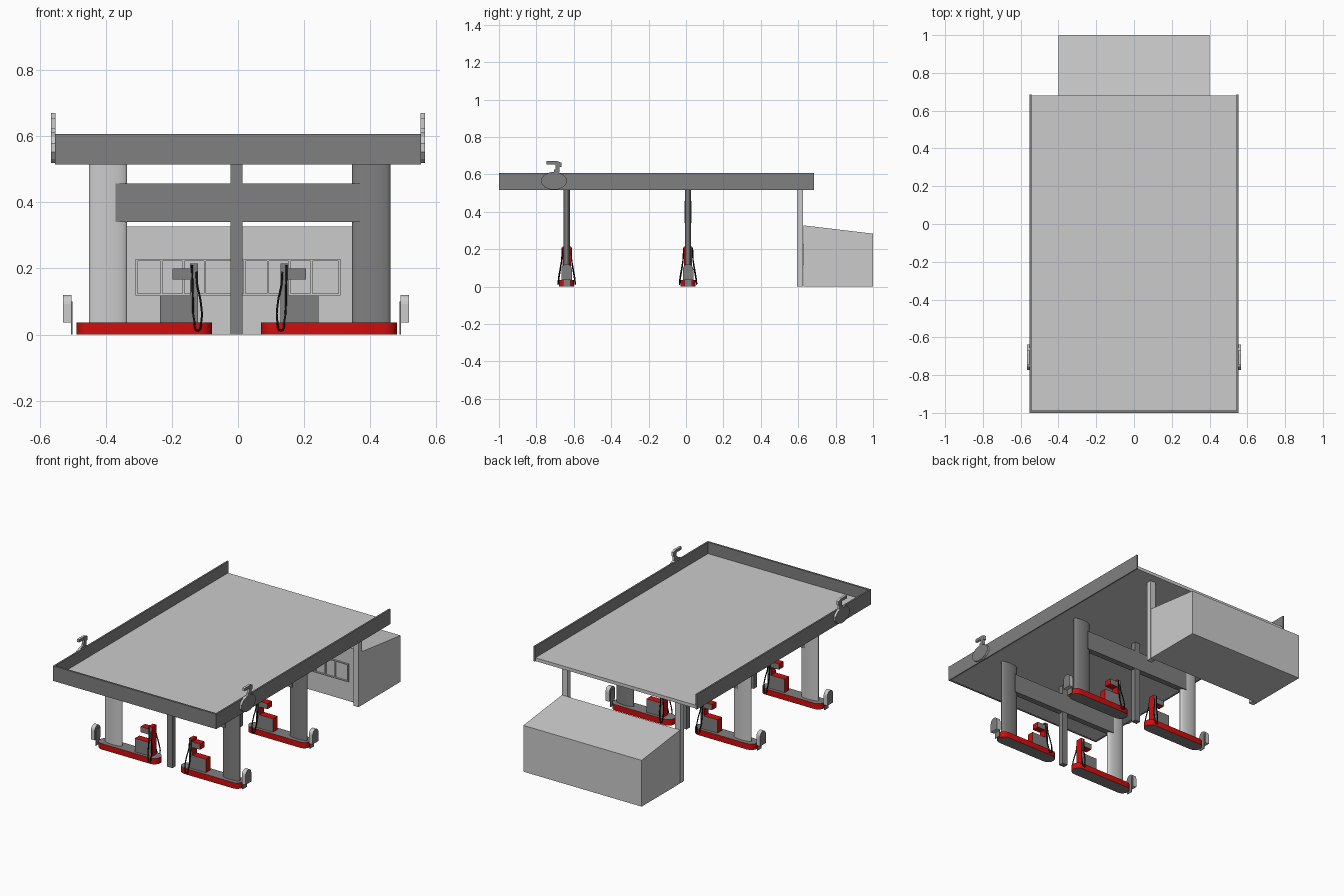
import bpy, bmesh, math

if "Cube" in bpy.data.objects:
    bpy.data.objects.remove(bpy.data.objects["Cube"])


def material(name, rgb):
    m = bpy.data.materials.new(name)
    m.diffuse_color = (*rgb, 1)
    m.use_nodes = True
    m.node_tree.nodes["Principled BSDF"].inputs["Base Color"].default_value = m.diffuse_color
    return m


LIGHT = material("light_grey", (0.60, 0.60, 0.60))
DARK = material("dark_grey", (0.216, 0.216, 0.216))
RED = material("red", (0.64, 0.004, 0.004))
BLACK = material("black", (0.008, 0.008, 0.008))


def prism(name, pts, axis, t0, t1, cap, side=None, smooth=False):
    """Extrude a 2D profile along an axis; end caps and sides may differ in colour."""
    place = {"x": lambda a, b, t: (t, a, b),
             "y": lambda a, b, t: (a, t, b),
             "z": lambda a, b, t: (a, b, t)}[axis]
    bm = bmesh.new()
    lo = [bm.verts.new(place(a, b, t0)) for a, b in pts]
    hi = [bm.verts.new(place(a, b, t1)) for a, b in pts]
    bm.faces.new(lo)
    bm.faces.new(hi)
    n = len(pts)
    for i in range(n):
        j = (i + 1) % n
        f = bm.faces.new((lo[i], lo[j], hi[j], hi[i]))
        f.material_index = 1
    bmesh.ops.recalc_face_normals(bm, faces=bm.faces)
    me = bpy.data.meshes.new(name)
    bm.to_mesh(me)
    bm.free()
    me.materials.append(cap)
    me.materials.append(side or cap)
    ob = bpy.data.objects.new(name, me)
    bpy.context.collection.objects.link(ob)
    if smooth:
        bpy.ops.object.select_all(action='DESELECT')
        ob.select_set(True)
        bpy.context.view_layer.objects.active = ob
        bpy.ops.object.shade_smooth_by_angle(angle=math.radians(50))
    return ob


def box(name, x0, x1, y0, y1, z0, z1, mat):
    return prism(name, [(x0, y0), (x1, y0), (x1, y1), (x0, y1)], "z", z0, z1, mat)


def arc(cx, cy, rx, ry, a0, a1, n):
    return [(cx + rx * math.cos(math.radians(a0 + (a1 - a0) * i / n)),
             cy + ry * math.sin(math.radians(a0 + (a1 - a0) * i / n))) for i in range(n + 1)]


def hose(name, pts):
    cu = bpy.data.curves.new(name, 'CURVE')
    cu.dimensions = '3D'
    cu.bevel_depth = 0.0032
    cu.bevel_resolution = 1
    cu.resolution_u = 5
    cu.use_fill_caps = True
    sp = cu.splines.new('BEZIER')
    sp.bezier_points.add(len(pts) - 1)
    for bp, p in zip(sp.bezier_points, pts):
        bp.co = p
        bp.handle_left_type = bp.handle_right_type = 'AUTO'
    cu.materials.append(BLACK)
    ob = bpy.data.objects.new(name, cu)
    bpy.context.collection.objects.link(ob)
    bpy.ops.object.select_all(action='DESELECT')
    ob.select_set(True)
    bpy.context.view_layer.objects.active = ob
    bpy.ops.object.convert(target='MESH')


# canopy: thin deck with a parapet on the front and both sides
box("canopy_deck", -0.545, 0.545, -0.99, 0.68, 0.516, 0.536, LIGHT)
prism("canopy_fascia", [(-0.553, -1), (0.553, -1), (0.553, 0.685), (0.543, 0.685),
                        (0.543, -0.988), (-0.543, -0.988), (-0.543, 0.685), (-0.553, 0.685)],
      "z", 0.515, 0.606, DARK)

# plain badges with a small finial on both canopy sides
for s, side in ((-1, "left"), (1, "right")):
    y = -0.706
    x0, x1 = s * 0.552, s * 0.566
    prism(side + "_canopy_badge", arc(y, 0.565, 0.07, 0.048, 15, 345, 11),
          "x", x0, x1, DARK, LIGHT)
    prism(side + "_canopy_finial",
          [(y, 0.61), (y + 0.03, 0.61), (y + 0.03, 0.638), (y + 0.04, 0.638), (y + 0.04, 0.662),
           (y + 0.02, 0.67), (y - 0.04, 0.67), (y - 0.04, 0.652), (y + 0.008, 0.652),
           (y + 0.008, 0.625), (y, 0.625)], "x", x0, x1, DARK, LIGHT)

# two rows of columns, islands and pumps
for y, row in ((-0.638, "front"), (0.011, "back")):
    box(row + "_beam", -0.371, 0.371, y - 0.018, y + 0.018, 0.341, 0.457, DARK)
    box(row + "_centre_post", -0.023, 0.014, y - 0.016, y + 0.016, 0, 0.517, DARK)
    for s, side in ((-1, "left"), (1, "right")):
        tag = row + "_" + side
        prism(tag + "_column", arc(s * 0.398 + 0.005, y, 0.058, 0.017, 0, 345, 23),
              "z", 0.03, 0.517, LIGHT if s < 0 else DARK, smooth=True)

        # island with rounded ends
        isl = arc(0.445, y, 0.04, 0.04, -90, 90, 8) + arc(0.114, y, 0.04, 0.04, 90, 270, 8)
        prism(tag + "_island", [(s * u - 0.004, v) for u, v in isl],
              "z", 0, 0.036, DARK, RED, smooth=True)

        # pump: body, mast and head as one profile, red edges and grey faces
        pump = [(0.125, 0.034), (0.24, 0.034), (0.24, 0.118), (0.149, 0.118), (0.149, 0.166),
                (0.202, 0.166), (0.202, 0.2), (0.149, 0.2), (0.149, 0.215), (0.125, 0.215)]
        prism(tag + "_pump", [(s * u + 0.004, z) for u, z in pump],
              "y", y - 0.022, y + 0.022, DARK, RED)

        # hoses on both faces of the pump
        for d, face in ((-1, "front"), (1, "rear")):
            path = [(0.143, 0.024, 0.21), (0.141, 0.028, 0.13), (0.136, 0.042, 0.04),
                    (0.126, 0.046, 0.012), (0.115, 0.044, 0.04), (0.117, 0.034, 0.1),
                    (0.127, 0.026, 0.15), (0.13, 0.023, 0.19)]
            hose(tag + "_" + face + "_hose", [(s * u + 0.004, y + d * v, z) for u, v, z in path])

        # rounded guard plate at the outer end of the island
        guard = [(y - 0.028, 0.036), (y + 0.028, 0.036)] + arc(y, 0.092, 0.028, 0.028, 0, 180, 8)
        prism(tag + "_guard", guard, "x", s * 0.498 - 0.006, s * 0.523 - 0.006, DARK, LIGHT)
        xs = sorted((s * 0.495 - 0.006, s * 0.499 - 0.006))
        box(tag + "_guard_leg", xs[0], xs[1], y - 0.02, y + 0.02, 0, 0.1, DARK)

# building with a roof sloping to the back
prism("building", [(0.628, 0), (1.0, 0), (1.0, 0.283), (0.628, 0.327)], "x", -0.4, 0.4, LIGHT)
for s, side in ((-1, "left"), (1, "right")):
    xs = sorted((s * 0.365, s * 0.4))
    box(side + "_building_post", xs[0], xs[1], 0.593, 0.626, 0, 0.517, LIGHT)

# window band: raised rails and mullions
for z, part in ((0.118, "lower"), (0.222, "upper")):
    box(part + "_window_rail", -0.31, 0.31, 0.62, 0.629, z, z + 0.006, LIGHT)
for i, x in enumerate((-0.307, -0.232, -0.165, -0.1, -0.02, 0.02, 0.09, 0.155, 0.222, 0.307)):
    box("window_mullion_%d" % i, x - 0.003, x + 0.003, 0.62, 0.629, 0.12, 0.226, LIGHT)
